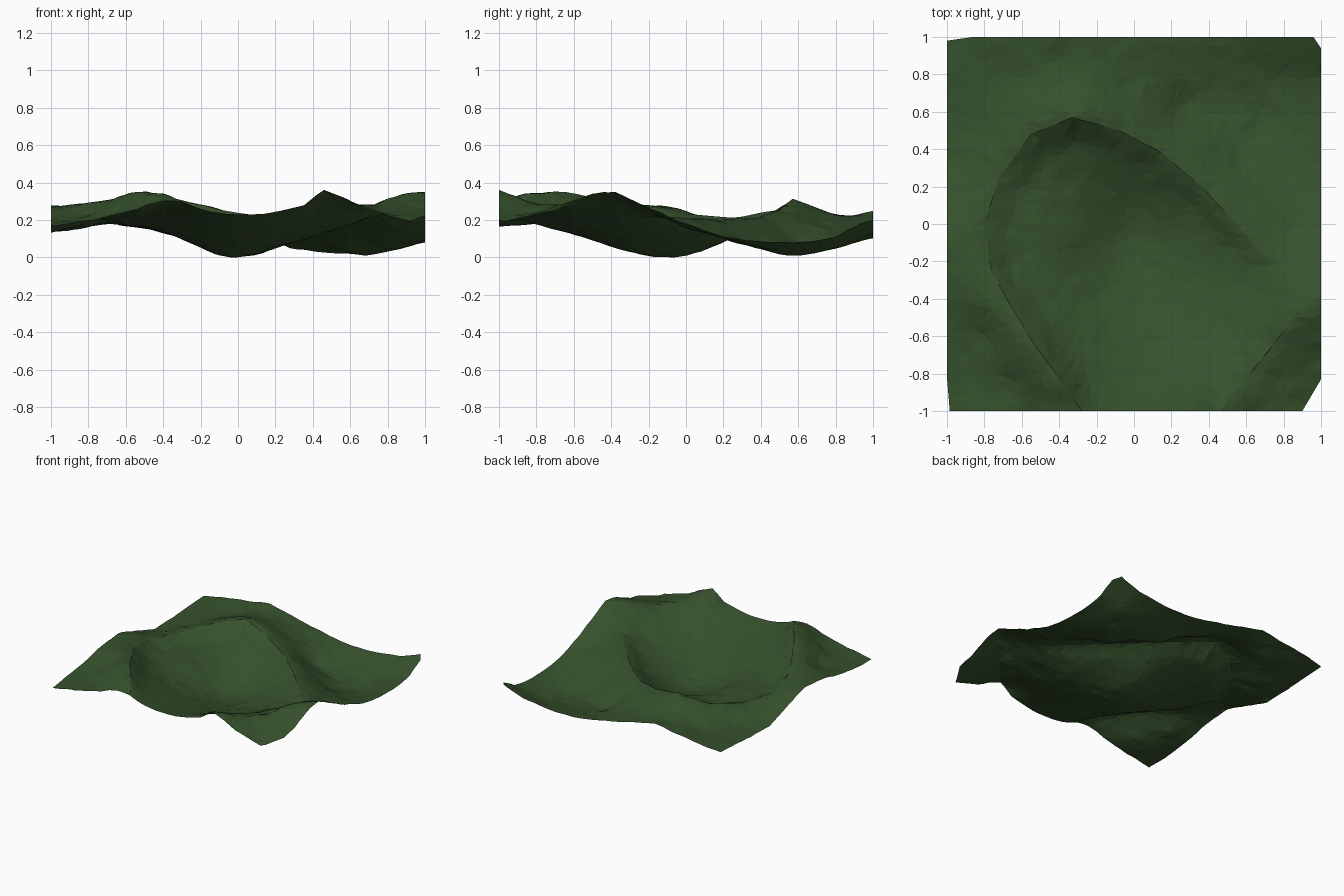
import bpy
import bmesh
import random
from mathutils import Vector, geometry, noise

random.seed(4)
if "Cube" in bpy.data.objects:
    bpy.data.objects.remove(bpy.data.objects["Cube"], do_unlink=True)

# Heights are known at a few places, all in hundredths: x, y, z
# Crest that runs around the hollow, open towards the front
CREST = [(-28, -100, 29), (-40, -82, 34), (-53, -65, 35), (-65, -45, 31), (-76, -26, 28),
         (-80, 0, 23), (-72, 25, 21), (-55, 48, 25), (-33, 57, 31), (-8, 50, 25),
         (15, 38, 21), (38, 18, 20), (60, -6, 21), (74, -22, 22), (100, -38, 35)]
# Crest that cuts off the front corner, sagging in the middle
SPUR = [(100, -38, 35), (88, -46, 34), (80, -57, 31), (74, -65, 28), (62, -80, 28),
        (54, -90, 32), (46, -100, 36)]
# Outer border of the sheet
BORDER = [(-100, -100, 16), (-80, -100, 20), (-55, -100, 25), (-13, -100, 24),
          (0, -100, 23), (13, -100, 23),
          (36, -100, 28), (65, -100, 27), (92, -98, 19), (100, -70, 25), (100, 0, 18),
          (100, 20, 11), (100, 50, 8), (100, 80, 11), (100, 100, 22), (66, 100, 12),
          (25, 100, 11), (-12, 100, 18), (-42, 100, 25), (-75, 100, 20), (-100, 100, 16),
          (-100, 35, 13), (-100, -8, 27), (-100, -50, 22)]
# Foot of the steep wall under the crest
WALL_FOOT = [(-21, -95, 25), (-32, -78, 25), (-45, -60, 26), (-56, -42, 23), (-67, -22, 20),
             (-69, 0, 18), (-62, 20, 17), (-46, 40, 18), (-31, 47, 21), (-8, 40, 18),
             (10, 29, 14), (31, 10, 13), (51, -14, 15), (66, -34, 19)]
# Floor of the front hollow
HOLLOW = [(0, -8, 0), (-11, -10, 1), (10, -9, 1), (0, -20, 0), (0, 2, 1), (-20, -10, 5),
          (-30, -8, 10), (-40, -8, 14), (-55, 0, 17), (-42, 18, 14), (20, -15, 5),
          (42, -25, 11), (4, -30, 3), (10, -40, 6), (-20, -40, 9), (5, -60, 12),
          (2, -80, 17), (4, 20, 8), (-14, 20, 9), (5, 10, 4), (45, -58, 17)]
# Back valley and outer slopes
SLOPES = [(70, 56, 1), (42, 60, 3), (26, 62, 5), (56, 38, 5), (80, 80, 5), (80, 25, 8),
          (86, 0, 15), (25, 78, 8), (-5, 75, 17), (-35, 78, 23), (-40, 90, 22),
          (-62, 75, 18), (-78, 50, 16), (-90, 20, 18), (-90, -12, 27), (-80, -60, 22),
          (-70, -85, 21), (77, -82, 24)]

CELLS = 44


def to_points(rows):
    return [Vector(row) / 100 for row in rows]


def densify(points, step):
    """Split a polyline into short, even pieces."""
    result = [points[0]]
    for start, end in zip(points, points[1:]):
        count = max(1, round((end - start).length / step))
        result += [start.lerp(end, i / count) for i in range(1, count + 1)]
    return result


def solve(matrix, values):
    """Gaussian elimination with pivoting."""
    rows = [row + [value] for row, value in zip(matrix, values)]
    size = len(rows)
    for col in range(size):
        pivot = max(range(col, size), key=lambda r: abs(rows[r][col]))
        rows[col], rows[pivot] = rows[pivot], rows[col]
        for r in range(col + 1, size):
            factor = rows[r][col] / rows[col][col]
            if factor:
                rows[r] = [a - factor * b for a, b in zip(rows[r], rows[col])]
    answer = [0.0] * size
    for r in reversed(range(size)):
        known = sum(rows[r][c] * answer[c] for c in range(r + 1, size))
        answer[r] = (rows[r][size] - known) / rows[r][r]
    return answer


def make_height_function(samples):
    """Radial interpolation that keeps the crests sharp."""
    places = [p.xy for p in samples]
    mean = sum(p.z for p in samples) / len(samples)
    matrix = [[(a - b).length for b in places] for a in places]
    weights = solve(matrix, [p.z - mean for p in samples])

    def height(point):
        smooth = mean + sum(w * (point - p).length for w, p in zip(weights, places))
        rough = noise.noise(Vector((point.x * 11, point.y * 11, 3.0)))
        return smooth + 0.007 * rough
    return height


# Crest lines and interpolated relief
crest = densify(to_points(CREST), 0.08)
spur = densify(to_points(SPUR), 0.08)
wall_foot = densify(to_points(WALL_FOOT), 0.12)
samples = crest + spur[1:] + wall_foot + to_points(BORDER + HOLLOW + SLOPES)
height = make_height_function(samples)

# Ground plan: crest lines as forced edges, then a loose grid around them
plan, edges = [], []
for line in (crest, spur):
    first = len(plan)
    plan += [p.xy for p in line]
    edges += [(i, i + 1) for i in range(first, len(plan) - 1)]
crest_plan = list(plan)
for i in range(CELLS + 1):
    for j in range(CELLS + 1):
        place = Vector((i, j)) * (2 / CELLS) - Vector((1, 1))
        if 0 < i < CELLS:
            place.x += random.uniform(-0.7, 0.7) / CELLS
        if 0 < j < CELLS:
            place.y += random.uniform(-0.7, 0.7) / CELLS
        if min((place - p).length for p in crest_plan) > 0.02:
            plan.append(place)
mesh_plan = geometry.delaunay_2d_cdt(plan, edges, [], 0, 1e-5)
flat_points, flat_faces = mesh_plan[0], mesh_plan[2]

# Raise the plan into the ground sheet
bm = bmesh.new()
verts = [bm.verts.new((p.x, p.y, height(p))) for p in flat_points]
for face in flat_faces:
    bm.faces.new([verts[i] for i in face])

# Trim the corners
for start, end in (((1, -0.83), (0.9, -1)), ((0.96, 1), (1, 0.94)),
                   ((-1, 0.98), (-0.86, 1)), ((-0.985, -1), (-1, -0.82))):
    a, b = Vector((*start, 0)), Vector((*end, 0))
    normal = (b - a).cross(Vector((0, 0, 1)))
    if normal.dot(a) < 0:
        normal.negate()
    bmesh.ops.bisect_plane(bm, geom=bm.verts[:] + bm.edges[:] + bm.faces[:],
                           plane_co=a, plane_no=normal, clear_outer=True)

# Rest the lowest point on the floor
bmesh.ops.recalc_face_normals(bm, faces=bm.faces[:])
if sum(f.normal.z for f in bm.faces) < 0:
    bmesh.ops.reverse_faces(bm, faces=bm.faces[:])
lowest = min(v.co.z for v in bm.verts)
bmesh.ops.translate(bm, verts=bm.verts[:], vec=(0, 0, -lowest))

mesh = bpy.data.meshes.new("hilly_ground")
bm.to_mesh(mesh)
bm.free()

# Grass colour
grass = bpy.data.materials.new("grass_green")
grass.use_nodes = True
colour = (0.037, 0.084, 0.026, 1)
grass.diffuse_color = colour
grass.node_tree.nodes["Principled BSDF"].inputs["Base Color"].default_value = colour
mesh.materials.append(grass)

ground = bpy.data.objects.new("hilly_ground", mesh)
bpy.context.collection.objects.link(ground)
